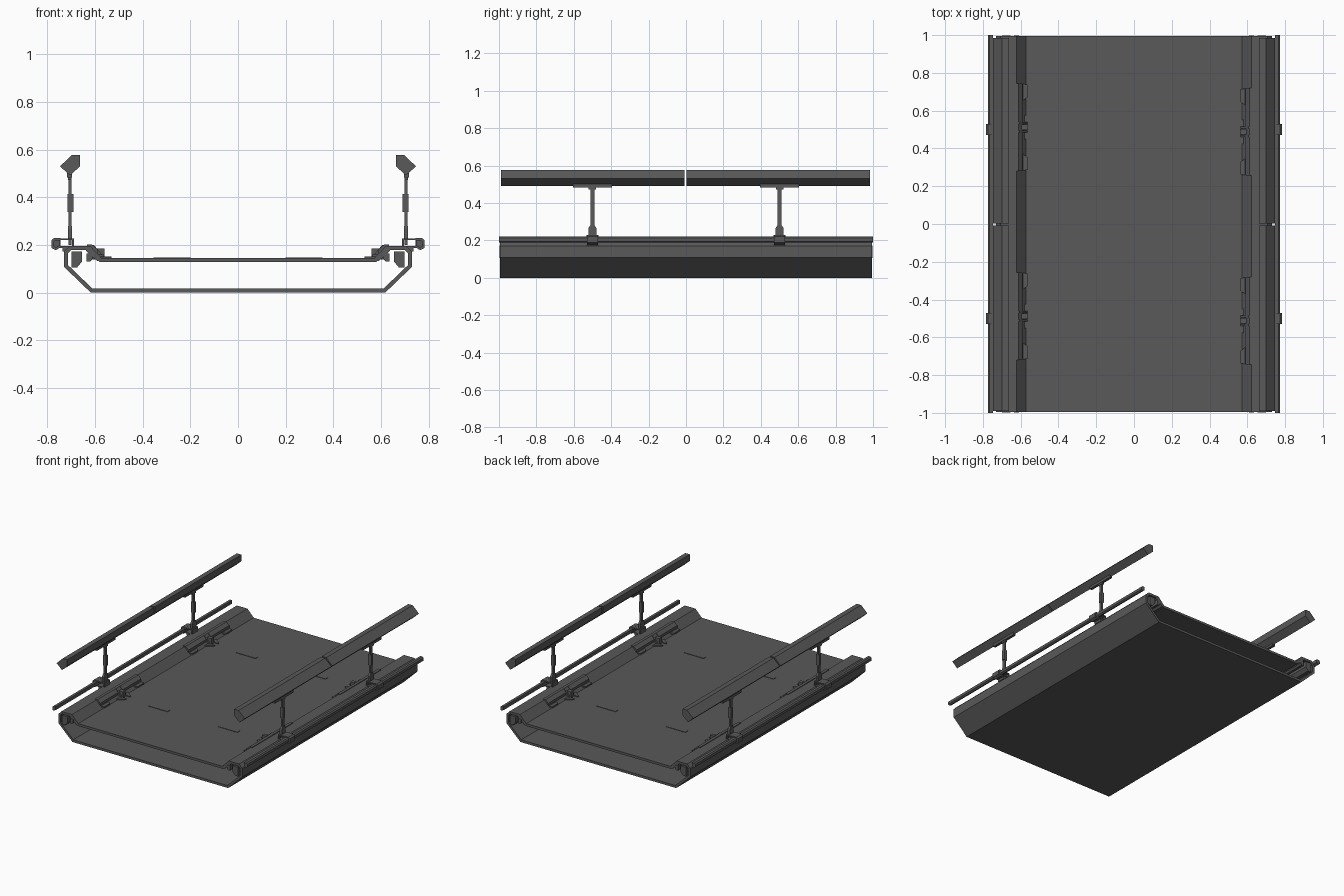
import bpy, bmesh
from mathutils import Vector

cube = bpy.data.objects.get("Cube")
if cube:
    bpy.data.objects.remove(cube)

mat = bpy.data.materials.new("dark grey")
mat.use_nodes = True
grey = (0.1, 0.1, 0.1, 1)
mat.diffuse_color = grey
bsdf = mat.node_tree.nodes["Principled BSDF"]
bsdf.inputs["Base Color"].default_value = grey
bsdf.inputs["Roughness"].default_value = 0.8


def finish(bm, name):
    bmesh.ops.recalc_face_normals(bm, faces=bm.faces)
    mesh = bpy.data.meshes.new(name)
    bm.to_mesh(mesh)
    bm.free()
    mesh.materials.append(mat)
    obj = bpy.data.objects.new(name, mesh)
    bpy.context.collection.objects.link(obj)
    return obj


def prism(name, points, lo, hi, axis="y", s=1):
    """Extrude an xz outline along y, or an xy outline along z; s mirrors in x."""
    bm = bmesh.new()

    def place(p, d):
        return (s * p[0], d, p[1]) if axis == "y" else (s * p[0], p[1], d)
    a = [bm.verts.new(place(p, lo)) for p in points]
    b = [bm.verts.new(place(p, hi)) for p in points]
    bm.faces.new(a)
    bm.faces.new(b[::-1])
    for i in range(len(a)):
        j = (i + 1) % len(a)
        bm.faces.new((a[i], a[j], b[j], b[i]))
    return finish(bm, name)


def box(name, x, y, z, s=1):
    return prism(name, [(x[0], z[0]), (x[1], z[0]), (x[1], z[1]), (x[0], z[1])],
                 y[0], y[1], s=s)


def tube(name, path, thick, lo, hi, s=1):
    """Hollow closed section with mitred walls, open at both ends."""
    pts = [Vector((s * x, z)) for x, z in path]
    n = len(pts)
    rings = []
    for side in (-1, 1):
        ring = []
        for i, p in enumerate(pts):
            d1 = (p - pts[i - 1]).normalized()
            d2 = (pts[(i + 1) % n] - p).normalized()
            n1, n2 = Vector((-d1.y, d1.x)), Vector((-d2.y, d2.x))
            ring.append(p + (n1 + n2) / (1 + n1.dot(n2)) * side * thick / 2)
        rings.append(ring)
    bm = bmesh.new()
    grid = [[bm.verts.new((p.x, y, p.y)) for p in ring]
            for ring, y in ((rings[0], lo), (rings[1], lo), (rings[1], hi), (rings[0], hi))]
    for k in range(4):
        a, b = grid[k], grid[(k + 1) % 4]
        for i in range(n):
            j = (i + 1) % n
            bm.faces.new((a[i], a[j], b[j], b[i]))
    return finish(bm, name)


# Hollow hull: flat bottom, flared sides, raised side boxes and sunken deck
half = [(0.615, 0.009), (0.722, 0.112), (0.722, 0.168), (0.702, 0.188),
        (0.625, 0.188), (0.576, 0.136)]
tube("hull_shell", half + [(-x, z) for x, z in reversed(half)], 0.017, -0.995, 0.995)

for s, side in ((1, "left"), (-1, "right")):
    # Inner lining of the gutter slope
    prism(side + "_gutter_lining", [(0.64, 0.18), (0.618, 0.18), (0.575, 0.132),
                                    (0.575, 0.145), (0.592, 0.145), (0.625, 0.17)][:3]
          + [(0.59, 0.132), (0.635, 0.172)], -0.995, 0.995, s=s)
    # Stringers inside the side boxes
    prism(side + "_main_stringer", [(0.655, 0.13), (0.675, 0.106), (0.698, 0.106),
                                    (0.698, 0.172), (0.655, 0.172)], -0.998, 0.998, s=s)
    prism(side + "_small_stringer", [(0.61, 0.142), (0.62, 0.131), (0.635, 0.131),
                                     (0.635, 0.165), (0.61, 0.165)], -0.998, 0.998, s=s)
    # Long lower side rail
    prism(side + "_lower_rail", [(0.747, 0.197), (0.764, 0.188), (0.774, 0.195),
                                 (0.774, 0.214), (0.766, 0.221), (0.747, 0.221)],
          -1, 1, s=s)
    # Upper handrail in two lengths
    for lo, hi, end in ((-0.99, -0.007, "front"), (0.003, 0.985, "back")):
        prism(f"{side}_{end}_handrail", [(0.663, 0.53), (0.705, 0.492), (0.747, 0.53),
                                         (0.698, 0.577), (0.663, 0.577)], lo, hi, s=s)

    for c, end in ((-0.5, "front"), (0.5, "back")):
        tag = f"{side}_{end}_"
        # Post with stiffener, collar and handrail saddle
        box(tag + "post", (0.699, 0.711), (c - 0.011, c + 0.011), (0.2, 0.49), s)
        box(tag + "post_stiffener", (0.691, 0.716), (c - 0.011, c + 0.011), (0.338, 0.413), s)
        box(tag + "saddle", (0.697, 0.717), (c - 0.105, c + 0.105), (0.484, 0.502), s)
        box(tag + "saddle_neck", (0.698, 0.714), (c - 0.02, c + 0.02), (0.472, 0.486), s)
        collar = prism(tag + "collar", [(-0.022, 0.225), (0.022, 0.225), (0.022, 0.265),
                                        (0.012, 0.28), (-0.012, 0.28), (-0.022, 0.265)],
                       -0.008, 0.008)
        collar.rotation_euler.z = 1.570796
        collar.location = (s * 0.705, c, 0)
        # Open clamp loop gripping the lower rail
        tube(tag + "clamp_loop", [(0.693, 0.192), (0.75, 0.192), (0.75, 0.224),
                                  (0.693, 0.224)], 0.008, c - 0.032, c + 0.032, s)
        prism(tag + "clamp_grip", [(0.745, 0.19), (0.765, 0.178), (0.783, 0.188),
                                   (0.783, 0.22), (0.772, 0.229), (0.745, 0.229)],
              c - 0.03, c + 0.03, s=s)
        box(tag + "clamp_foot", (0.715, 0.737), (c - 0.03, c + 0.03), (0.172, 0.192), s)
        # Folded bracket over the gutter
        m = c - 0.012 * s
        prism(tag + "gutter_bracket", [(0.633, 0.19), (0.633, 0.201), (0.612, 0.201),
                                       (0.59, 0.18), (0.59, 0.155)],
              m - 0.232, m + 0.232, s=s)
        for d in (-1, 1):
            # Paired feet and fins that brace the bracket on the deck
            prism(f"{tag}bracket_tab_{d}", [(0.6, m + d * 0.232), (0.563, m + d * 0.225),
                                            (0.563, m + d * 0.16), (0.59, m + d * 0.14)],
                  0.15, 0.16, "z", s)
            prism(f"{tag}bracket_foot_{d}", [(0.61, m + d * 0.085), (0.585, m + d * 0.07),
                                             (0.53, m + d * 0.03), (0.53, m + d * 0.018),
                                             (0.61, m + d * 0.018)], 0.14, 0.151, "z", s)
            fin = sorted((m + d * 0.018, m + d * 0.028))
            prism(f"{tag}bracket_fin_{d}", [(0.555, 0.14), (0.62, 0.14), (0.62, 0.2),
                                            (0.605, 0.2)], fin[0], fin[1], s=s)
        box(tag + "bracket_pin", (0.56, 0.628), (m - 0.014, m + 0.014), (0.145, 0.186), s)
        # Flush slot cover on the deck
        box(tag + "deck_slot", (0.2, 0.355), (c - 0.014, c + 0.014), (0.142, 0.1475), s)
